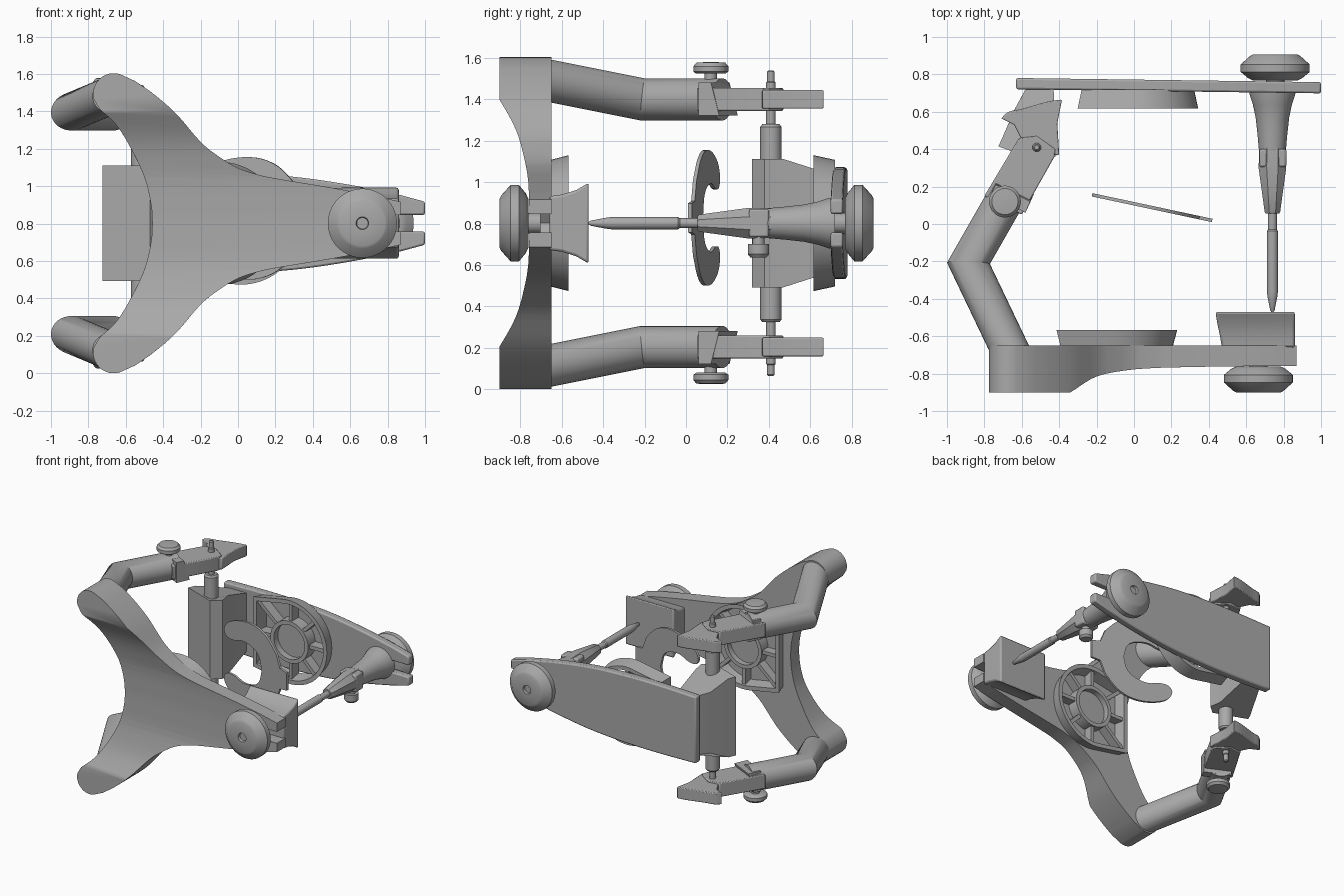
import bpy, bmesh, math
from mathutils import Vector

cube = bpy.data.objects.get("Cube")
if cube:
    bpy.data.objects.remove(cube)

grey = bpy.data.materials.new("satin_grey")
grey.use_nodes = True
COLOUR = (0.4, 0.4, 0.4, 1)
grey.diffuse_color = COLOUR
grey.node_tree.nodes["Principled BSDF"].inputs["Base Color"].default_value = COLOUR

C = 0.802          # height of the mirror plane
PARTS = []


def loft(name, rings, closed=False, bevel=0):
    """Skin a list of equal rings; closed joins last to first, otherwise caps."""
    bm = bmesh.new()
    rows = [[bm.verts.new(p) for p in ring] for ring in rings]
    n = len(rows[0])
    pairs = list(zip(rows, rows[1:])) + ([(rows[-1], rows[0])] if closed else [])
    for a, b in pairs:
        for i in range(n):
            j = (i + 1) % n
            bm.faces.new((a[i], a[j], b[j], b[i]))
    if not closed:
        bm.faces.new(rows[0])
        bm.faces.new(rows[-1])
    bmesh.ops.recalc_face_normals(bm, faces=bm.faces)
    mesh = bpy.data.meshes.new(name)
    bm.to_mesh(mesh)
    bm.free()
    mesh.materials.append(grey)
    ob = bpy.data.objects.new(name, mesh)
    bpy.context.collection.objects.link(ob)
    if bevel:
        mod = ob.modifiers.new("soft_edges", "BEVEL")
        mod.width, mod.segments = bevel, 2
        mod.limit_method, mod.angle_limit = "ANGLE", math.radians(50)
    PARTS.append(ob)
    return ob


def lathe(name, profile, centre, axis, n=40):
    """Revolve (radius, position) pairs about a y or z axis."""
    u, v = centre
    rings = []
    for r, t in profile:
        ring = []
        for k in range(n):
            a = math.tau * (k + 0.5) / n
            c, s = u + r * math.cos(a), v + r * math.sin(a)
            ring.append((c, t, s) if axis == "y" else (c, s, t))
        rings.append(ring)
    return loft(name, rings)


def curve(pts, steps=5):
    """Smooth a list of points with a Catmull-Rom curve."""
    p = [Vector(q) for q in pts]
    p = [2 * p[0] - p[1]] + p + [2 * p[-1] - p[-2]]
    out = []
    for a, b, c, d in zip(p, p[1:], p[2:], p[3:]):
        for k in range(steps):
            t = k / steps
            out.append(0.5 * (2 * b + (c - a) * t + (2 * a - 5 * b + 4 * c - d) * t**2
                              + (3 * b - a - 3 * c + d) * t**3))
    return [tuple(q) for q in out] + [tuple(pts[-1])]


def symmetric(half):
    return half + [(x, -z) for x, z in reversed(half[1:-1])]


def arc(cx, cz, r, start, end, n):
    angles = [math.radians(start + (end - start) * k / n) for k in range(n + 1)]
    return [(cx + r * math.cos(a), cz + r * math.sin(a)) for a in angles]


# Lower frame: forked bar that spreads into two thick feet
half = [(0.6, 0), (0.63, 0.045), (0.87, 0.045), (0.87, 0.115)]
half += curve([(0.74, 0.145), (0.5, 0.19), (0.2, 0.24), (0.1, 0.262), (0, 0.295), (-0.1, 0.355),
               (-0.2, 0.435), (-0.33, 0.585), (-0.45, 0.69), (-0.55, 0.76)], 4)
half += arc(-0.665, 0.692, 0.11, 70, 195, 12)
half += curve([(-0.74, 0.61), (-0.65, 0.525), (-0.57, 0.395), (-0.5, 0.245),
               (-0.465, 0.1), (-0.458, 0)], 4)
outline = symmetric(half)
base = loft("base_frame", [[(x, y, C + z) for x, z in outline] for y in (-0.65, -0.8)], bevel=0.012)
FRONT = curve([(0, -0.755), (0.2, -0.762), (0.32, -0.783), (0.42, -0.81), (0.5, -0.845), (0.595, -0.9)], 3)


def front_y(d):
    for (a, ya), (b, yb) in zip(FRONT, FRONT[1:]):
        if d <= b:
            return ya + (yb - ya) * (d - a) / (b - a)
    return FRONT[-1][1]


bm = bmesh.new()
bm.from_mesh(base.data)
for d, _ in FRONT:
    for s in ((1, -1) if d else (1,)):
        bmesh.ops.bisect_plane(bm, geom=bm.verts[:] + bm.edges[:] + bm.faces[:],
                               plane_co=(0, 0, C + s * d), plane_no=(0, 0, 1))
for v in bm.verts:
    if v.co.y < -0.79:
        v.co.y = front_y(abs(v.co.z - C))
bm.to_mesh(base.data)
bm.free()

# Upper bar: tapered, forked, very slightly skewed
half = [(0.72, 0), (0.74, 0.045), (1.0, 0.045), (1.0, 0.115)]
half += curve([(0.87, 0.15), (0.6, 0.205), (0.3, 0.248), (0, 0.267), (-0.3, 0.27), (-0.63, 0.262)])
half += [(-0.63, 0)]
loft("upper_bar", [[(x, 0.742 - 0.0135 * x + h, C + z) for x, z in symmetric(half)]
                   for h in (-0.03, 0.03)], bevel=0.01)

# Clamp knobs with a small centre dimple
KNOB = [(0.05, -0.06), (0.05, 0), (0.12, 0), (0.145, 0.012), (0.185, 0.045), (0.185, 0.085),
        (0.135, 0.13), (0.12, 0.138), (0.034, 0.138), (0.03, 0.12)]
for name, x, y, s in (("base_knob", 0.665, -0.762, -1), ("upper_knob", 0.755, 0.768, 1)):
    lathe(name, [(r, y + s * t) for r, t in KNOB], (x, C), "y", 48)

# Guide block on the lower frame
loft("guide_block", [[(x0, y, C - h), (0.86, y, C - h), (0.86, y, C + h), (x0, y, C + h)]
                     for y, x0, h in ((-0.66, 0.47, 0.13), (-0.6, 0.46, 0.138),
                                      (-0.53, 0.445, 0.16), (-0.47, 0.435, 0.195))], bevel=0.012)

# Mounting trays: flared rim, centre ring and radial ribs
TRAY = arc(0, 0, 0.322, -100, 100, 32) + [(-0.31, 0.27), (-0.31, -0.27)]
for name, cx, y0, y1 in (("lower_tray", -0.098, -0.655, -0.567), ("upper_tray", 0.015, 0.72, 0.617)):
    def ring(k, y):
        return [(cx + x * k, y, C + z * k) for x, z in TRAY]
    loft(name + "_rim", [ring(0.95, y0), ring(1.02, y1), ring(0.92, y1), ring(0.86, y0)], True)
    hub = [(0.165, y0), (0.165, y1), (0.135, y1), (0.135, y0)]
    rings = [[(cx + r * math.cos(a), y, C + r * math.sin(a))
              for a in (math.tau * k / 32 for k in range(32))] for r, y in hub]
    loft(name + "_hub", rings, True)
    mid = y0 + (y1 - y0) * 0.5
    lathe(name + "_hub_floor", [(0.14, y0), (0.14, mid)], (cx, C), "y", 32)
    top = y0 + (y1 - y0) * 0.85
    for i, (deg, reach) in enumerate([(0, 0.3), (45, 0.3), (90, 0.3), (139, 0.38), (180, 0.28),
                                      (221, 0.38), (270, 0.3), (315, 0.3)]):
        a = math.radians(deg)
        d, w = Vector((math.cos(a), 0, math.sin(a))), Vector((-math.sin(a), 0, math.cos(a))) * 0.014
        ends = [Vector((cx, 0, C)) + d * r for r in (0.15, reach)]
        quad = [ends[0] + w, ends[1] + w, ends[1] - w, ends[0] - w]
        loft(f"{name}_rib_{i + 1}", [[(p.x, y, p.z) for p in quad] for y in (y0, top)])


def mitred_tube(name, path, normals, r, n=32):
    """Sweep a circle along straight legs, cutting each joint on its plane."""
    path = [Vector(p) for p in path]
    d = (path[1] - path[0]).normalized()
    u = d.cross((0, 0, 1)).normalized()
    w = u.cross(d)
    ring = [path[0] + r * (math.cos(math.tau * k / n) * u + math.sin(math.tau * k / n) * w) for k in range(n)]
    rings = []
    for i, p in enumerate(path):
        if i:
            d = (p - path[i - 1]).normalized()
        nrm = Vector(normals[i]) if normals[i] else (d + (path[i + 1] - p).normalized()).normalized()
        ring = [q + d * ((p - q).dot(nrm) / d.dot(nrm)) for q in ring]
        rings.append(ring)
    loft(name, rings)


TONGUE = [(-0.80, 0.15), (-0.615, 0.46), (-0.52, 0.47), (-0.42, 0.40), (-0.425, 0.36), (-0.60, 0.05)]
CLAW = curve([(-0.71, 0.565), (-0.67, 0.6), (-0.6, 0.615), (-0.46, 0.655), (-0.385, 0.665)], 3)
CLAW += curve([(-0.41, 0.54), (-0.40, 0.37)], 2) + [(-0.5, 0.36), (-0.60, 0.45), (-0.64, 0.53)]
for side, s in (("upper", 1), ("lower", -1)):
    # Bent arm, flat tongue and hooked claw
    mitred_tube(side + "_arm", [(-0.665, -0.67, C + s * 0.69), (-0.885, -0.21, C + s * 0.598),
                                (-0.665, 0.175, C + s * 0.598)],
                [(0, 1, 0), None, (0.496, 0.868, 0)], 0.102)
    for part, shape, h in (("tongue", TONGUE, 0.055), ("claw", CLAW, 0.045)):
        loft(f"{side}_{part}", [[(x, y, C + s * 0.598 + k) for x, y in shape] for k in (-h, h)], bevel=0.006)
    # Wedge that steps the arm down to the tongue
    loft(side + "_arm_step", [[(-0.765, 0.16, C + s * z), (-0.58, 0.06, C + s * z),
                               (-0.555 + k, 0.12 + 2 * k, C + s * z), (-0.74 + k, 0.21 + 2 * k, C + s * z)]
                              for z, k in ((0.52, 0.02), (0.68, 0))])
    # Thumb screw
    lathe(side + "_thumb_screw", [(r, C + s * t) for r, t in
          [(0.03, 0.66), (0.03, 0.722), (0.07, 0.722), (0.085, 0.732), (0.085, 0.758),
           (0.07, 0.775), (0.03, 0.778)]], (-0.69, 0.12), "z", 32)
    # Hinge sleeve and pin
    lathe(side + "_hinge_pin", [(r, C + s * t) for r, t in
          [(0.052, 0.28), (0.052, 0.465), (0.042, 0.478), (0.023, 0.478), (0.023, 0.68),
           (0.018, 0.685), (0.018, 0.732), (0.012, 0.738)]], (-0.52, 0.41), "z", 24)

# Hinge block joining the upper bar, chamfered towards the back
BLOCK = [(-0.725, 0.415), (-0.47, 0.32), (-0.40, 0.38), (-0.415, 0.47), (-0.43, 0.72),
         (-0.58, 0.72), (-0.64, 0.61), (-0.70, 0.47)]
loft("hinge_block", [[(x, y, C + s * (0.31 - 0.5 * max(0, min(y, 0.63) - 0.47))) for x, y in BLOCK]
                     for s in (-1, 1)])

# Guide pin: bell socket, tapered sleeve and pointed rod
AXIS = (0.74, C)
lathe("pin_socket", [(0.125, 0.72), (0.122, 0.69), (0.105, 0.64), (0.09, 0.57), (0.08, 0.48),
                     (0.072, 0.39)], AXIS, "y")
lathe("pin_sleeve", [(0.076, 0.41), (0.08, 0.3), (0.062, 0.18), (0.045, 0.065), (0.038, 0.055)], AXIS, "y", 8)
lathe("pin_rod", [(0.024, 0.07), (0.024, -0.03), (0.03, -0.038), (0.03, -0.36), (0.026, -0.39),
                  (0.012, -0.462), (0.006, -0.47)], AXIS, "y", 24)
loft("sleeve_clamp", [[(x, y, C + z) for x, z in ((0.67, -0.068), (0.815, -0.068), (0.815, 0.068), (0.67, 0.068))]
                      for y in (0.305, 0.4)], bevel=0.01)
lathe("sleeve_screw", [(0.03, C - 0.05), (0.03, C - 0.1), (0.052, C - 0.1), (0.052, C - 0.15),
                       (0.04, C - 0.165)], (0.745, 0.35), "z", 24)

# Horseshoe bite plate, tilted
half = [(0.33, 0), (0.33, 0.07), (0.26, 0.08)]
half += curve([(0.22, 0.18), (0.12, 0.28), (0, 0.325), (-0.14, 0.318), (-0.27, 0.27), (-0.325, 0.2),
               (-0.3, 0.145), (-0.22, 0.14), (-0.13, 0.165), (-0.03, 0.15), (0.04, 0.1), (0.07, 0)], 4)
t = -0.21
loft("bite_plate", [[(0.095 + x * math.cos(t) - h * math.sin(t), 0.088 + x * math.sin(t) + h * math.cos(t),
                      0.828 + z) for x, z in symmetric(half)] for h in (-0.009, 0.009)])

# Smooth shading with sharp edges kept
bpy.ops.object.select_all(action="DESELECT")
for ob in PARTS:
    ob.select_set(True)
bpy.context.view_layer.objects.active = base
bpy.ops.object.shade_smooth_by_angle(angle=math.radians(35))
